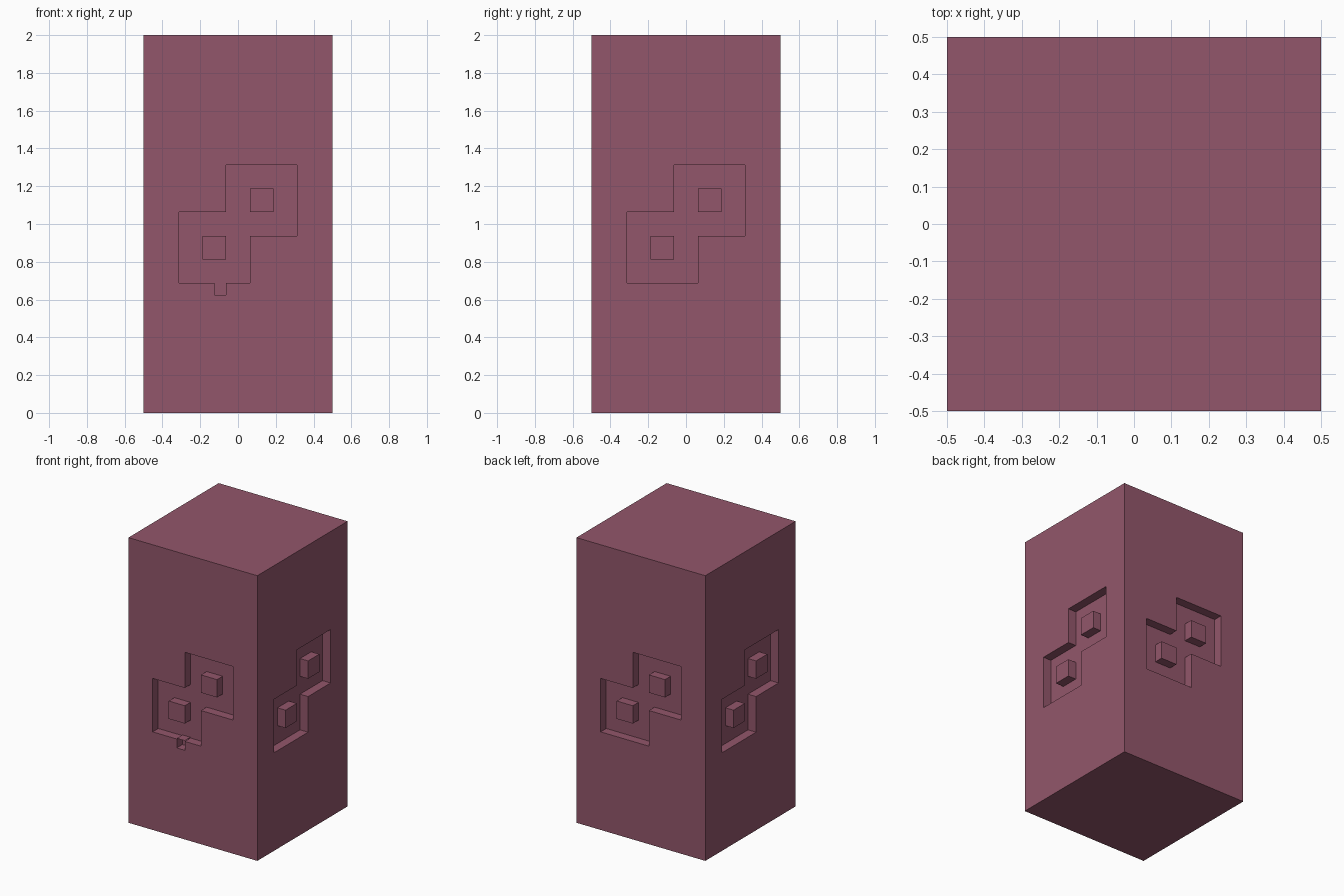
import bpy, bmesh, math
from mathutils import Matrix

if "Cube" in bpy.data.objects:
    bpy.data.objects.remove(bpy.data.objects["Cube"], do_unlink=True)

U = 1 / 16          # grid step used by every detail
HALF = 0.5          # half width of the pillar
DEPTH = U           # depth of the recesses

mat = bpy.data.materials.new("dusty plum")
mat.use_nodes = True
plum = (0.29, 0.094, 0.146, 1)
mat.diffuse_color = plum
shader = mat.node_tree.nodes["Principled BSDF"]
shader.inputs["Base Color"].default_value = plum
shader.inputs["Roughness"].default_value = 0.8


def make_object(name, bm):
    mesh = bpy.data.meshes.new(name)
    bm.to_mesh(mesh)
    bm.free()
    mesh.materials.append(mat)
    obj = bpy.data.objects.new(name, mesh)
    bpy.context.collection.objects.link(obj)
    return obj


def box(name, x, y, z, turn=0):
    """Box from (min, max) ranges, turned about the vertical axis."""
    bm = bmesh.new()
    bmesh.ops.create_cube(bm, size=1)
    for v in bm.verts:
        v.co = [r[0] + (c + 0.5) * (r[1] - r[0]) for r, c in zip((x, y, z), v.co)]
    bm.transform(Matrix.Rotation(turn, 4, "Z"))
    return make_object(name, bm)


def prism(name, outline, y0, y1, turn):
    """Outline in grid steps on the front plane, extruded inward and turned."""
    bm = bmesh.new()
    face = bm.faces.new([bm.verts.new((x * U, y0, z * U)) for x, z in outline])
    new = bmesh.ops.extrude_face_region(bm, geom=[face])["geom"]
    verts = [g for g in new if isinstance(g, bmesh.types.BMVert)]
    bmesh.ops.translate(bm, verts=verts, vec=(0, y1 - y0, 0))
    bmesh.ops.recalc_face_normals(bm, faces=bm.faces[:])
    bm.transform(Matrix.Rotation(turn, 4, "Z"))
    return make_object(name, bm)


# Pillar
pillar = box("pillar", (-HALF, HALF), (-HALF, HALF), (0, 2))

# Stepped recess on each side, with two square pegs standing in it
step = [(-5, 11), (1, 11), (1, 15), (5, 15), (5, 21), (-1, 21), (-1, 17), (-5, 17)]
notch = [(-2, 11), (-2, 10), (-1, 10), (-1, 11)]
sides = ("front", "right", "back", "left")
for i, side in enumerate(sides):
    turn = i * math.pi / 2
    outline = step[:1] + notch + step[1:] if side == "front" else step
    cutter = prism(side + "_recess_cutter", outline, -HALF - 0.1, -HALF + DEPTH, turn)
    cutter.hide_render = True
    cut = pillar.modifiers.new(side + "_recess", "BOOLEAN")
    cut.operation, cut.solver, cut.object = "DIFFERENCE", "EXACT", cutter
    bpy.context.view_layer.objects.active = pillar
    bpy.ops.object.modifier_apply(modifier=cut.name)
    bpy.data.objects.remove(cutter, do_unlink=True)

    for label, x, z in (("lower", -3, 13), ("upper", 1, 17)):
        box(f"{side}_{label}_peg", (x * U, (x + 2) * U), (-HALF, -HALF + DEPTH),
            (z * U, (z + 2) * U), turn)

# Thin downward-facing lid over the small notch in the front recess
bm = bmesh.new()
corners = ((-2 * U, 0), (-2 * U, DEPTH), (-U, DEPTH), (-U, 0))
bm.faces.new([bm.verts.new((x, -HALF + y, 11 * U + 0.005)) for x, y in corners])
bm.normal_update()
if bm.faces[:][0].normal.z > 0:
    bmesh.ops.reverse_faces(bm, faces=bm.faces[:])
make_object("notch_lid", bm)
